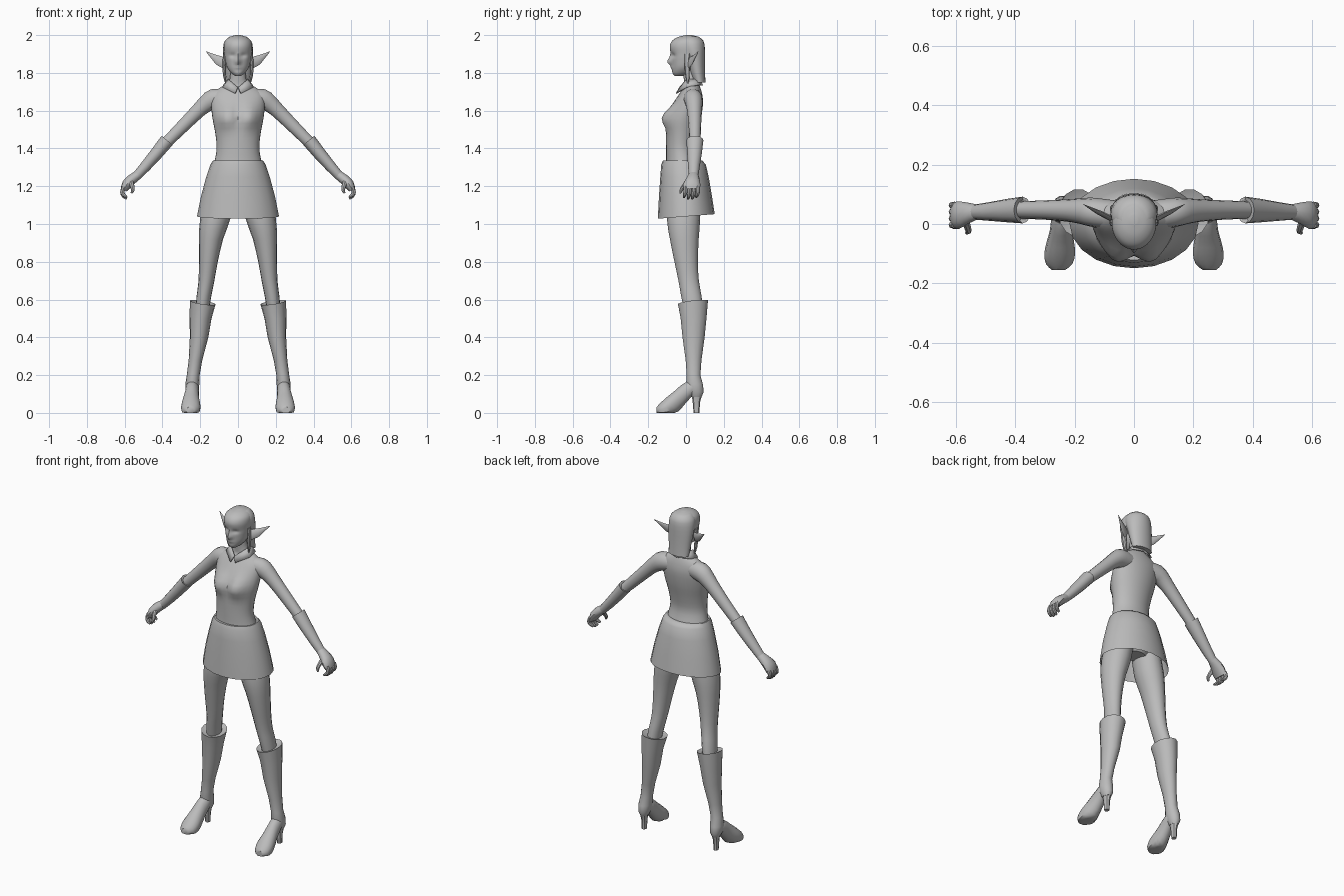
import bpy, bmesh, math
from mathutils import Vector

grey = bpy.data.materials.new("grey")
grey.diffuse_color = (0.5, 0.5, 0.5, 1)
X, Y, Z = Vector((1, 0, 0)), Vector((0, 1, 0)), Vector((0, 0, 1))


def finish(name, bm, mirror=False, angle=40):
    bmesh.ops.recalc_face_normals(bm, faces=bm.faces)
    me = bpy.data.meshes.new(name)
    bm.to_mesh(me)
    bm.free()
    me.materials.append(grey)
    ob = bpy.data.objects.new(name, me)
    bpy.context.collection.objects.link(ob)
    bpy.ops.object.select_all(action='DESELECT')
    ob.select_set(True)
    bpy.context.view_layer.objects.active = ob
    bpy.ops.object.shade_smooth_by_angle(angle=math.radians(angle))
    if mirror:
        m = ob.modifiers.new("mirror", 'MIRROR')
        m.use_mirror_merge = False
    return ob


def refine(rows, k):
    """Catmull-Rom interpolation of the section rows."""
    out, n = [], len(rows)
    for i in range(n - 1):
        a, b, c, d = (rows[max(0, min(n - 1, i + j))] for j in (-1, 0, 1, 2))
        for s in range(k):
            t = s / k
            out.append([0.5 * (2 * q + (r - p) * t + (2 * p - 5 * q + 4 * r - w) * t * t
                        + (3 * q - p - 3 * r + w) * t ** 3) for p, q, r, w in zip(a, b, c, d)])
    return out + [list(rows[-1])]


def loft(name, rows, u, v=None, n=16, k=2, mirror=False, caps=(True, True), deform=None, angle=40):
    """Elliptic sections (x, y, z, radius along u, radius along v); v follows the path if None."""
    rows = refine(rows, k)
    pts = [Vector(r[:3]) for r in rows]
    bm = bmesh.new()
    rings = []
    for i, r in enumerate(rows):
        w = v
        if w is None:
            t = pts[min(i + 1, len(pts) - 1)] - pts[max(i - 1, 0)]
            w = t.cross(u).normalized()
        ring = []
        for j in range(n):
            a = 2 * math.pi * j / n
            p = pts[i] + u * (r[3] * math.cos(a)) + w * (r[4] * math.sin(a))
            ring.append(bm.verts.new(deform(p) if deform else p))
        rings.append(ring)
    for a, b in zip(rings, rings[1:]):
        for j in range(n):
            bm.faces.new((a[j], a[(j + 1) % n], b[(j + 1) % n], b[j]))
    for ring, cap in zip((rings[0], rings[-1]), caps):
        if cap:
            bm.faces.new(ring)
    return finish(name, bm, mirror, angle)


def body(rows):
    """Convert (z, half width, front y, back y) to centred sections."""
    return [(0, (f + b) / 2, z, w, (b - f) / 2) for z, w, f, b in rows]


def bump(p, x, z, sx, sz):
    return math.exp(-((abs(p.x) - x) / sx) ** 2 - ((p.z - z) / sz) ** 2)


# torso with bust and neck
def bust(p):
    if p.y < 0.01:
        p.y -= 0.042 * bump(p, 0.06, 1.565, 0.05, 0.055)
    return p


loft("torso", body([
    (1.10, .06, -.05, .06), (1.16, .14, -.09, .09), (1.25, .145, -.11, .09),
    (1.33, .125, -.105, .065), (1.40, .113, -.105, .05), (1.48, .12, -.105, .062),
    (1.56, .135, -.095, .08), (1.64, .143, -.065, .09), (1.69, .135, -.035, .085),
    (1.725, .09, -.012, .075), (1.75, .05, -.01, .065), (1.80, .04, -.015, .055),
    (1.85, .04, -.015, .055)]), X, Y, n=32, k=3, deform=bust)


# head with nose, eye sockets and mouth
def face(p):
    if p.y < -0.02:
        p.y -= 0.022 * bump(p, 0, 1.858, .012, .018) + 0.008 * bump(p, 0, 1.885, .009, .02)
        p.y += 0.010 * bump(p, .028, 1.892, .016, .012)
        p.y -= 0.006 * bump(p, 0, 1.828, .02, .008)
    return p


loft("head", body([
    (1.783, .014, -.06, -.02), (1.80, .037, -.072, .03), (1.83, .058, -.074, .06),
    (1.87, .068, -.077, .08), (1.90, .072, -.079, .088), (1.94, .075, -.086, .095),
    (1.97, .068, -.073, .088), (1.99, .045, -.042, .068), (2.0, .012, 0, .03)]),
    X, Y, n=40, k=5, deform=face)

# hair falling behind the head
loft("hair_back", body([
    (1.75, .064, .04, .103), (1.80, .069, .02, .101), (1.87, .076, 0, .1),
    (1.93, .079, -.03, .1), (1.97, .070, -.035, .092), (1.992, .044, -.015, .066)]),
    X, Y, n=24, k=2)
loft("hair_lock", [(.07, .005, 1.90, .008, .014), (.074, .005, 1.84, .009, .013),
                   (.070, .008, 1.78, .008, .011), (.066, .01, 1.745, .002, .003)],
     X, Y, n=8, mirror=True)

# pointed ears
loft("ear", [(.066, .012, 1.85, .008, .028), (.10, .03, 1.865, .008, .026),
             (.13, .045, 1.885, .006, .015), (.170, .066, 1.914, .001, .001)],
     Y, n=8, mirror=True)

# folded collar
inner = [(0, .075, 1.765), (.05, .055, 1.77), (.050, 0, 1.765), (.002, -.035, 1.725)]
outer = [(0, .09, 1.735), (.078, .062, 1.737), (.082, 0, 1.725), (.016, -.054, 1.692)]
bm = bmesh.new()
vi, vo = [bm.verts.new(p) for p in inner], [bm.verts.new(p) for p in outer]
for i in range(3):
    bm.faces.new((vi[i], vi[i + 1], vo[i + 1], vo[i]))
collar = finish("collar", bm, True)
collar.modifiers.new("thickness", 'SOLIDIFY').thickness = 0.006


# flared skirt, open underneath, with a lifted hem at the back
def hem(p):
    if p.z < 1.1:
        p.z += 0.012 * p.y / 0.15
    return p


loft("skirt", body([
    (1.335, .118, -.10, .065), (1.337, .132, -.122, .085), (1.315, .146, -.131, .105),
    (1.25, .168, -.136, .12), (1.15, .195, -.143, .137), (1.04, .217, -.149, .152)]),
    X, Y, n=20, k=1, caps=(False, False), deform=hem, angle=60)

# legs
loft("leg", [(.085, -.01, 1.20, .075, .085), (.12, -.013, 1.03, .08, .088),
             (.143, -.009, .92, .064, .076), (.157, .001, .80, .050, .062),
             (.167, .014, .70, .042, .054), (.18, .028, .62, .039, .054),
             (.19, .04, .54, .036, .05)], X, Y, n=16, mirror=True)


# boots: shaft with slanted rim, foot and heel
def rim(p):
    if p.z > 0.56:
        p.z += 0.15 * (p.x - .187) + 0.12 * (p.y - .037)
    return p


loft("boot_shaft", [
    (.187, .037, .575, .042, .055), (.187, .037, .585, .068, .081), (.198, .04, .50, .058, .07),
    (.206, .04, .40, .049, .06), (.225, .04, .28, .036, .043), (.237, .04, .20, .034, .037),
    (.242, .045, .15, .037, .046), (.243, .052, .11, .033, .043), (.243, .055, .085, .022, .028)],
    X, Y, n=14, k=1, mirror=True, deform=rim)


def sole(p):
    p.z = max(p.z, 0)
    return p


loft("boot_foot", [
    (.241, .07, .13, .026, .025), (.242, .03, .13, .035, .045), (.245, -.02, .09, .038, .062),
    (.248, -.06, .054, .046, .064), (.25, -.10, .03, .052, .056), (.252, -.135, .018, .044, .036),
    (.254, -.155, .014, .022, .018)], X, Z, n=14, mirror=True, deform=sole)
loft("boot_heel", [(.243, .06, .11, .026, .032), (.243, .055, .06, .017, .02),
                   (.243, .056, 0, .014, .016)], X, Y, n=8, mirror=True)

# arms
loft("upper_arm", [(.07, .03, 1.665, .05, .05), (.13, .038, 1.66, .05, .056),
                   (.165, .042, 1.64, .046, .048), (.21, .045, 1.60, .039, .04),
                   (.29, .047, 1.52, .033, .035), (.39, .047, 1.42, .029, .03)],
     Y, n=14, mirror=True)
loft("forearm_cuff", [(.385, .047, 1.43, .03, .03), (.375, .047, 1.443, .045, .038),
                      (.43, .045, 1.375, .039, .034), (.49, .042, 1.305, .031, .029),
                      (.54, .04, 1.25, .025, .024)], Y, n=12, k=1, mirror=True)

# hands
loft("palm", [(.53, .04, 1.26, .026, .024), (.56, .036, 1.238, .036, .027),
              (.588, .03, 1.21, .046, .027), (.604, .03, 1.18, .044, .018)],
     Y, n=12, mirror=True)
for i in range(4):
    y = -0.003 + 0.022 * i
    s = 1 if i in (1, 2) else 0.85
    loft("finger_%d" % (i + 1), [(.603, y, 1.195, .012, .013), (.613, y, 1.17, .011, .011),
                                 (.605, y - .004, 1.19 - .043 * s, .010, .010),
                                 (.588, y - .008, 1.19 - .056 * s, .006, .006)],
         Y, n=8, mirror=True)
loft("thumb", [(.567, .01, 1.225, .016, .014), (.560, -.012, 1.20, .013, .012),
               (.557, -.024, 1.18, .010, .010), (.564, -.03, 1.163, .005, .005)],
     Y, n=8, mirror=True)
